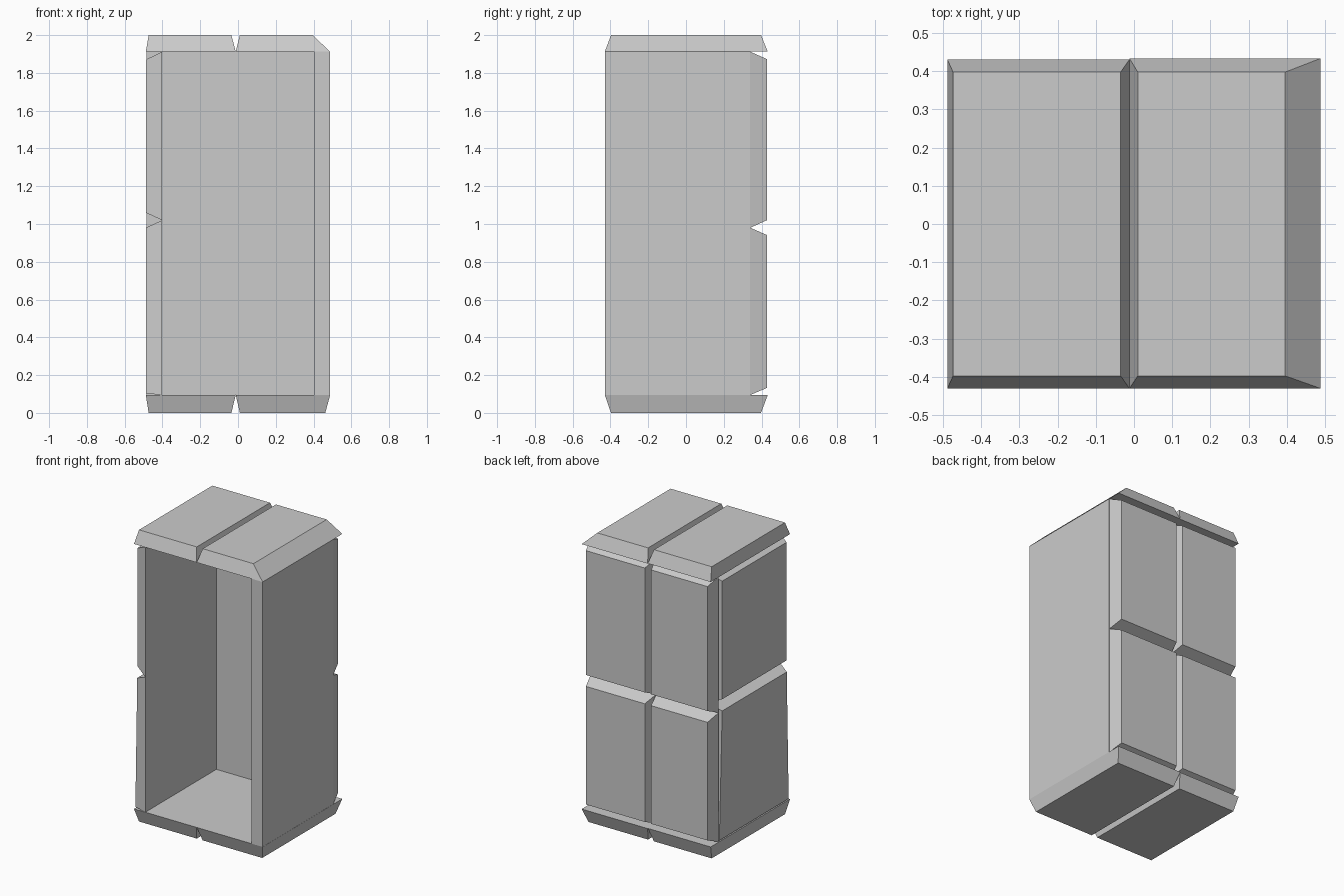
import bpy

cube = bpy.data.objects.get("Cube")
if cube:
    bpy.data.objects.remove(cube, do_unlink=True)

stone = bpy.data.materials.new("grey stone")
stone.use_nodes = True
GREY = (0.6, 0.6, 0.6, 1.0)
stone.diffuse_color = GREY
stone.node_tree.nodes["Principled BSDF"].inputs["Base Color"].default_value = GREY


def corners(u0, u1, v0, v1):
    return [(u0, v0), (u1, v0), (u1, v1), (u0, v1)]


def block(name, axis, inner_at, outer_at, inner, outer):
    """Bevelled block: a quad at inner_at joined to a smaller quad at outer_at along an axis."""
    verts = []
    for level, quad in ((inner_at, inner), (outer_at, outer)):
        for point in quad:
            co = list(point)
            co.insert(axis, level)
            verts.append(co)
    faces = [(0, 1, 2, 3), (4, 5, 6, 7)]
    faces += [(i, (i + 1) % 4, (i + 1) % 4 + 4, i + 4) for i in range(4)]
    # wind faces outwards whichever way the block points
    flip = (outer_at > inner_at) != (axis == 1)
    faces = [f[::-1] if (k == 0) == flip else f for k, f in enumerate(faces[:2])] + [
        f if flip else f[::-1] for f in faces[2:]]
    if not flip:
        faces[0], faces[1] = (0, 1, 2, 3), (7, 6, 5, 4)
    else:
        faces[0], faces[1] = (3, 2, 1, 0), (4, 5, 6, 7)
    mesh = bpy.data.meshes.new(name)
    mesh.from_pydata(verts, [], faces)
    mesh.materials.append(stone)
    obj = bpy.data.objects.new(name, mesh)
    bpy.context.collection.objects.link(obj)
    return obj


X, Y, Z = 0, 1, 2
SEAM = -0.012                 # groove between the two columns
LOW, HIGH = 0.095, 1.912      # wall base and top
BACK, REAR = 0.34, 0.428      # inner and outer planes of the back wall

# Roof and floor slabs, each a pair split by a V groove
for name, inner_z, outer_z, right_edge in (("roof", HIGH, 2.0, 0.395), ("floor", LOW, 0.0, 0.462)):
    block(name + "_slab_right", Z, inner_z, outer_z,
          corners(-0.488, SEAM, -0.43, 0.43), corners(-0.473, -0.035, -0.397, 0.397))
    block(name + "_slab_left", Z, inner_z, outer_z,
          corners(SEAM, 0.488, -0.43, 0.433), corners(0.01, right_edge, -0.397, 0.397))

# Back wall: two columns of two bevelled blocks
columns = (("right", -0.485, SEAM, -0.463, -0.035), ("left", SEAM, 0.485, 0.013, 0.46))
rows = (("lower", LOW, 0.98, 0.132, 0.942), ("upper", 0.98, HIGH, 1.02, 1.873))
for side, x0, x1, ox0, ox1 in columns:
    for level, z0, z1, oz0, oz1 in rows:
        block(f"back_block_{level}_{side}", Y, BACK, REAR,
              corners(x0, x1, z0, z1), corners(ox0, ox1, oz0, oz1))

# Blocked side wall; the lower block flares out to its full width at the base
block("side_block_upper", X, -0.402, -0.488,
      corners(-0.43, BACK, 1.02, HIGH), corners(-0.392, 0.305, 1.06, 1.87))
block("side_block_lower", X, -0.402, -0.488,
      corners(-0.43, BACK, LOW, 1.02),
      [(-0.415, LOW + 0.008), (0.335, LOW + 0.008), (0.305, 0.98), (-0.395, 0.98)])

# Plain side wall
plain = corners(-0.43, BACK, LOW, HIGH)
block("side_wall_plain", X, 0.402, 0.487, plain, plain)
